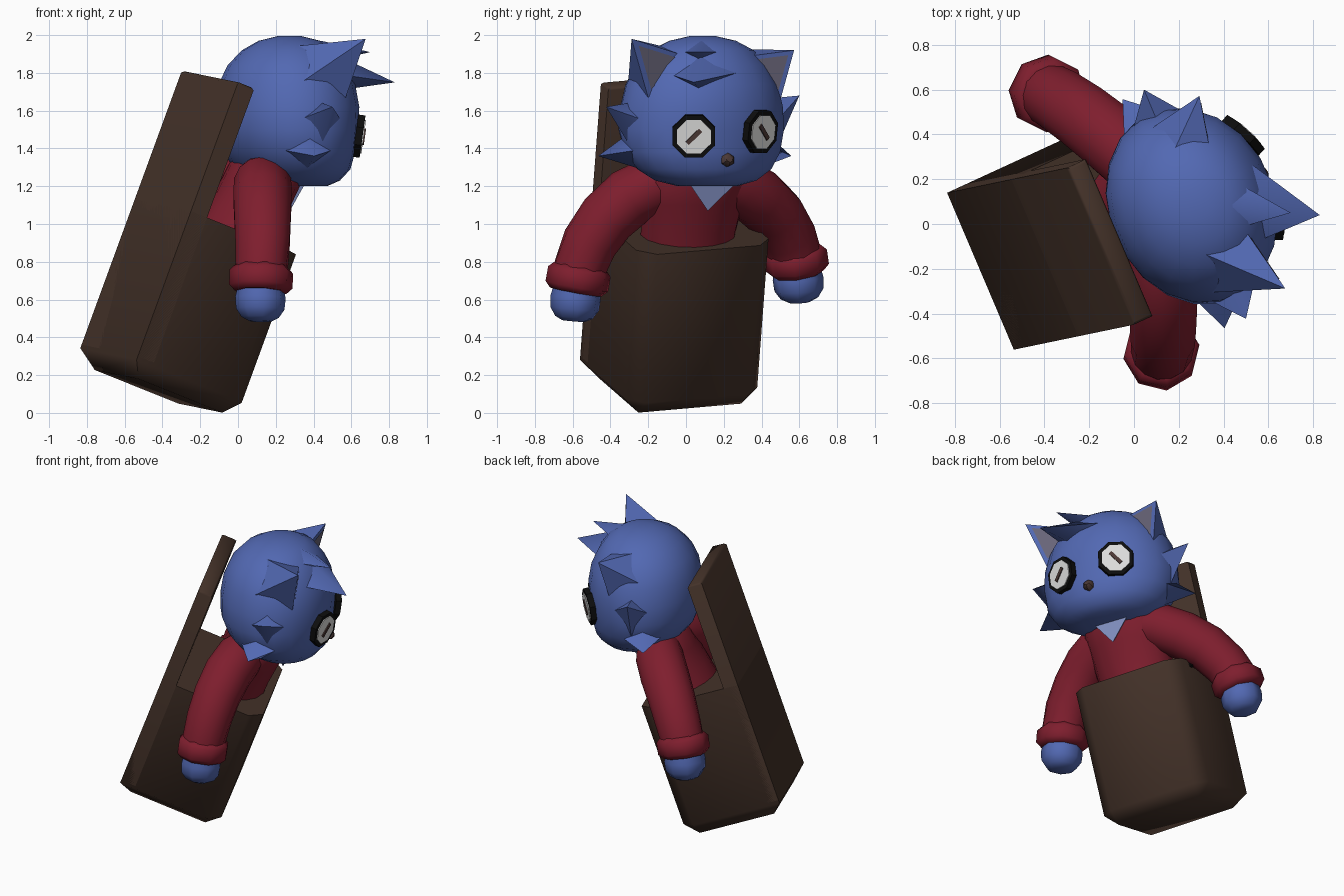
import bpy, bmesh, math
from mathutils import Vector, Matrix

if "Cube" in bpy.data.objects:
    bpy.data.objects.remove(bpy.data.objects["Cube"])

V = Vector


def material(name, rgb):
    m = bpy.data.materials.new(name)
    m.diffuse_color = (*rgb, 1)
    m.use_nodes = True
    m.node_tree.nodes["Principled BSDF"].inputs["Base Color"].default_value = m.diffuse_color
    return m


BLUE = material("blue fur", (0.085, 0.14, 0.45))
PALE = material("pale blue fur", (0.24, 0.30, 0.58))
RED = material("red knit", (0.21, 0.013, 0.027))
BROWN = material("dark brown wood", (0.058, 0.032, 0.022))
WHITE = material("white button", (0.72, 0.72, 0.71))
BLACK = material("black", (0.004, 0.004, 0.004))
GREY = material("grey inner ear", (0.14, 0.13, 0.19))
THREAD = material("brown thread", (0.07, 0.04, 0.035))

YAW = Matrix.Rotation(math.radians(24), 3, 'Z')


def finish(name, bm, mat, angle=45):
    bmesh.ops.recalc_face_normals(bm, faces=bm.faces[:])
    me = bpy.data.meshes.new(name)
    bm.to_mesh(me)
    bm.free()
    me.materials.append(mat)
    ob = bpy.data.objects.new(name, me)
    bpy.context.collection.objects.link(ob)
    bpy.ops.object.select_all(action='DESELECT')
    bpy.context.view_layer.objects.active = ob
    ob.select_set(True)
    if angle:
        bpy.ops.object.shade_smooth_by_angle(angle=math.radians(angle))
    return ob


def loft(name, pts, radii, mat, sides=16, rot=None, angle=45):
    """Skin elliptical rings along a path, with closed ends."""
    bm = bmesh.new()
    pts = [V(p) for p in pts]
    rings = []
    for i, p in enumerate(pts):
        d = pts[min(i + 1, len(pts) - 1)] - pts[max(i - 1, 0)]
        r = rot or d.to_track_quat('Z', 'Y').to_matrix()
        a, b = radii[i] if isinstance(radii[i], tuple) else (radii[i],) * 2
        ts = [2 * math.pi * (k + 0.5) / sides for k in range(sides)]
        rings.append([bm.verts.new(p + r @ V((a * math.cos(t), b * math.sin(t), 0))) for t in ts])
    for lo, hi in zip(rings, rings[1:]):
        for k in range(sides):
            n = (k + 1) % sides
            bm.faces.new((lo[k], lo[n], hi[n], hi[k]))
    bm.faces.new(rings[0])
    bm.faces.new(rings[-1])
    return finish(name, bm, mat, angle)


def spike(name, corners, tip, mat, angle=0):
    """Pointed tuft from a base polygon to a tip."""
    bm = bmesh.new()
    base = [bm.verts.new(c) for c in corners]
    t = bm.verts.new(tip)
    bm.faces.new(base)
    for k in range(len(base)):
        bm.faces.new((base[k], base[(k + 1) % len(base)], t))
    return finish(name, bm, mat, angle)


def tuft(name, root, tip, wide, thick, mat=BLUE):
    root, tip = V(root), V(tip)
    q = (tip - root).to_track_quat('Z', 'Y').to_matrix()
    offs = ((wide, 0, 0), (0, thick, 0), (-wide, 0, 0), (0, -thick, 0))
    return spike(name, [root + q @ V(o) for o in offs], tip, mat, 75)


def block(name, lo, hi, mat, bevel_rule, width):
    """Box with bevelled edges chosen by a rule, placed in the leaning frame."""
    bm = bmesh.new()
    bmesh.ops.create_cube(bm, size=1)
    lo, hi = V(lo), V(hi)
    for v in bm.verts:
        v.co = V(lo[i] + (v.co[i] + 0.5) * (hi[i] - lo[i]) for i in range(3))
    mid = (lo + hi) / 2
    edges = [e for e in bm.edges if bevel_rule((e.verts[0].co + e.verts[1].co) / 2 - mid)]
    bmesh.ops.bevel(bm, geom=edges, offset=width, segments=1, affect='EDGES')
    left, up = V((-0.39, 0.917, 0.08)).normalized(), V((0.342, 0.071, 0.935)).normalized()
    fwd = left.cross(up).normalized()
    frame = Matrix((fwd, left, up)).transposed()
    bm.transform(Matrix.Translation((-0.53, -0.56, 0.30)) @ frame.to_4x4())
    return finish(name, bm, mat, 50)


# Leaning wooden box with a tall back board
block("box", (0.0, 0.0, -0.105), (0.69, 0.764, 0.82), BROWN,
      lambda m: m.z < -0.1 or (m.x > 0.1 and abs(m.y) > 0.1 and abs(m.z) < 0.1), 0.085)
block("back_board", (0.0, 0.0, 0.0), (0.10, 0.764, 1.55), BROWN, lambda m: m.z > 0.1, 0.012)

# Torso and neckline
loft("torso", [(-0.08, 0, 0.8), (-0.02, 0.01, 0.95), (0.06, 0.04, 1.1), (0.12, 0.07, 1.22),
               (0.15, 0.09, 1.33), (0.16, 0.09, 1.38)],
     [(0.22, 0.25), (0.22, 0.26), (0.21, 0.27), (0.2, 0.29), (0.18, 0.24), (0.12, 0.16)],
     RED, rot=YAW)
spike("neck_fur", [(0.37, 0.0, 1.24), (0.27, 0.29, 1.24), (0.15, 0.1, 1.26)], (0.275, 0.115, 1.07), PALE)

# Arms: sleeve, cuff, mitten hand
ARMS = {
    "right": [(0.13, -0.02, 1.24), (0.13, -0.16, 1.21), (0.13, -0.30, 1.14), (0.13, -0.42, 1.03),
              (0.13, -0.51, 0.90), (0.125, -0.56, 0.77), (0.12, -0.58, 0.66)],
    "left": [(0.10, 0.16, 1.25), (0.02, 0.27, 1.21), (-0.10, 0.38, 1.14), (-0.22, 0.475, 1.05),
             (-0.32, 0.545, 0.93), (-0.38, 0.58, 0.83), (-0.40, 0.59, 0.76)],
}
for side, path in ARMS.items():
    loft(side + "_sleeve", path, [0.13, 0.155, 0.158, 0.153, 0.147, 0.14, 0.135], RED, 14)
    wrist, before = V(path[-1]), V(path[-2])
    d = (wrist - before).normalized()
    loft(side + "_cuff", [wrist + d * s for s in (-0.12, -0.09, -0.01, 0.02)],
         [0.14, 0.17, 0.17, 0.14], RED, 8, angle=50)
    down = (d + V((0, 0, -1))).normalized()
    loft(side + "_hand", [wrist + down * s for s in (-0.02, 0.05, 0.11, 0.155, 0.175)],
         [0.12, 0.135, 0.13, 0.10, 0.06], BLUE, 8)
# Dark strap under the left arm
loft("left_strap", [(-0.08, 0.25, 1.12), (-0.1, 0.32, 1.07), (-0.13, 0.37, 1.0), (-0.16, 0.39, 0.93)],
     [0.02] * 4, BLACK, 8)

# Head, widest at the cheeks; rows are height, forward shift, depth, half width
ROWS = [(1.20, 0.08, 0.14, 0.16), (1.23, 0.06, 0.22, 0.28), (1.29, 0.04, 0.29, 0.37),
        (1.38, 0.015, 0.335, 0.43), (1.50, 0.0, 0.365, 0.455), (1.62, 0.005, 0.37, 0.445),
        (1.74, 0.005, 0.35, 0.415), (1.84, 0.005, 0.305, 0.36), (1.92, 0.015, 0.24, 0.28),
        (1.97, 0.02, 0.16, 0.18), (1.995, 0.02, 0.06, 0.07)]
loft("head", [YAW @ V((0.265 + s, -0.03, z)) for z, s, a, b in ROWS],
     [(a, b) for z, s, a, b in ROWS], BLUE, 20, YAW)


def face(x, y, z):
    return YAW @ V((x, y - 0.03, z))


for side, s in (("right", -1), ("left", 1)):
    # Ears lean forward, with a grey inner face
    tip = face(0.50, s * 0.471 - 0.037, 1.95 - 0.03 * s)
    a, b = face(0.44, s * 0.385, 1.67), face(0.43, s * 0.13, 1.88)
    c, e = face(0.14, s * 0.12, 1.93), face(0.14, s * 0.37, 1.72)
    spike(side + "_ear", [a, b, c, e], tip, BLUE)
    n = (b - a).cross(tip - a).normalized()
    n = n if n.dot(YAW @ V((1, 0, 0))) > 0 else -n
    mid = (a + b + tip) / 3
    bm = bmesh.new()
    bm.faces.new([bm.verts.new(mid + (p - mid) * 0.74 + n * 0.006) for p in (a, b, tip)])
    finish(side + "_inner_ear", bm, GREY, 0)

    # Cheek tufts
    tuft(side + "_upper_cheek_tuft", face(0.28, s * 0.33, 1.52), face(0.285, s * 0.56, 1.65 + 0.03 * s), 0.18, 0.16)
    tuft(side + "_lower_cheek_tuft", face(0.25, s * 0.27, 1.41), face(0.18, s * 0.56, 1.36), 0.21, 0.15)

    # Button eyes: rim, disc, stitch
    out = YAW @ Matrix.Rotation(math.radians(24 * s), 3, 'Z') @ Matrix.Rotation(math.radians(8), 3, 'Y')
    centre = face(0.603, s * 0.193, 1.477 + 0.012 * s)
    axis = out @ V((1, 0, 0))
    facing = out @ Matrix.Rotation(math.radians(90), 3, 'Y')
    for part, depth, r, mat in (("rim", 0.018, 0.122, BLACK), ("button", 0.024, 0.097, WHITE)):
        loft(f"{side}_eye_{part}", [centre - axis * 0.02, centre + axis * depth], [r, r], mat, 8, facing, 30)
    bm = bmesh.new()
    bmesh.ops.create_cube(bm, size=1)
    bmesh.ops.scale(bm, vec=(0.008, 0.024, 0.10), verts=bm.verts)
    slant = Matrix.Rotation(math.radians(45 * s), 3, 'X')
    bm.transform(Matrix.Translation(centre + axis * 0.027) @ (out @ slant).to_4x4())
    finish(side + "_eye_stitch", bm, THREAD, 0)

# Nose
loft("nose", [face(0.575, 0, 1.34), face(0.62, 0, 1.34), face(0.635, 0, 1.345)],
     [0.038, 0.036, 0.02], THREAD, 6)

# Forelocks on the crown
tuft("long_forelock", (0.50, 0.08, 1.80), (0.83, 0.04, 1.75), 0.19, 0.10)
tuft("short_forelock", (0.44, 0.08, 1.91), (0.70, 0.05, 1.91), 0.11, 0.06)
